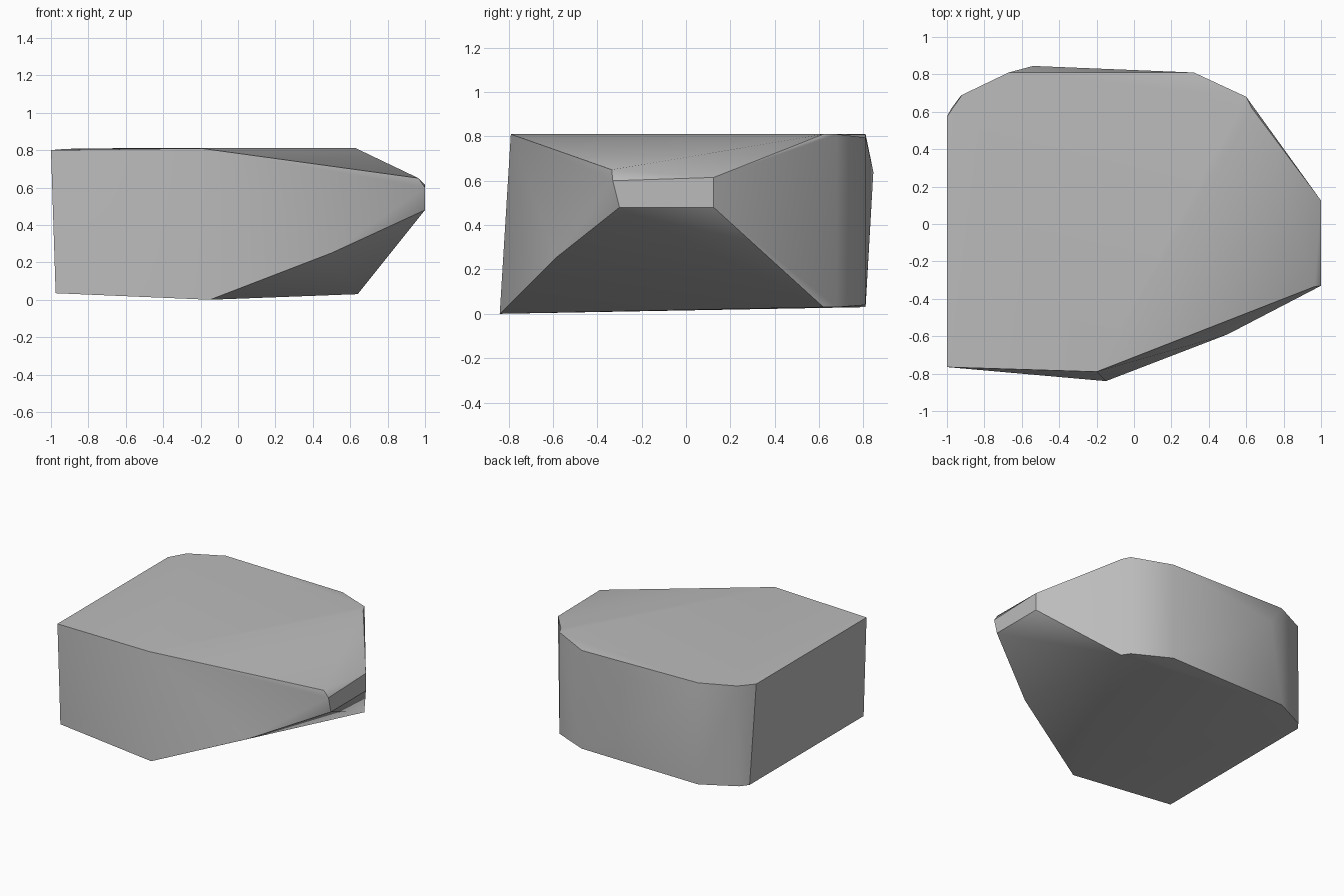
import bpy
import bmesh
import math

cube = bpy.data.objects.get("Cube")
if cube:
    bpy.data.objects.remove(cube, do_unlink=True)

# Stone colour
stone = bpy.data.materials.new("stone grey")
stone.use_nodes = True
grey = (0.5, 0.5, 0.5, 1)
stone.diffuse_color = grey
stone.node_tree.nodes["Principled BSDF"].inputs["Base Color"].default_value = grey

# Corners of the faceted boulder
top_rim = [(-1, -0.765, 0.8), (-0.2, -0.79, 0.81), (0.63, 0.62, 0.81),
           (0.6, 0.68, 0.81), (0.32, 0.81, 0.795), (-0.67, 0.81, 0.81),
           (-0.92, 0.69, 0.807), (-1, 0.575, 0.8)]
base_rim = [(-0.975, -0.765, 0.035), (-0.15, -0.84, 0), (0.64, 0.62, 0.03),
            (0.6, 0.68, 0.03), (0.32, 0.81, 0.04), (-0.67, 0.81, 0.03),
            (-0.93, 0.68, 0.035), (-0.975, 0.62, 0.035)]
nose = [(0.965, -0.335, 0.65), (1, -0.33, 0.6), (1, -0.3, 0.48),
        (1, 0.125, 0.48), (1, 0.125, 0.615)]
bulges = [(0.5, -0.59, 0.25), (-0.54, 0.845, 0.64)]

# Wrap the corners in a convex skin
bm = bmesh.new()
for corner in top_rim + base_rim + nose + bulges:
    bm.verts.new(corner)
hull = bmesh.ops.convex_hull(bm, input=bm.verts)
loose = [v for v in bm.verts if not v.link_faces]
bmesh.ops.delete(bm, geom=loose, context="VERTS")
bmesh.ops.dissolve_limit(bm, angle_limit=math.radians(1),
                         verts=bm.verts, edges=bm.edges)
bmesh.ops.recalc_face_normals(bm, faces=bm.faces)

mesh = bpy.data.meshes.new("boulder")
bm.to_mesh(mesh)
bm.free()
mesh.materials.append(stone)
boulder = bpy.data.objects.new("boulder", mesh)
bpy.context.collection.objects.link(boulder)

# Soft shading across shallow facets, crisp edges elsewhere
bpy.ops.object.select_all(action="DESELECT")
boulder.select_set(True)
bpy.context.view_layer.objects.active = boulder
bpy.ops.object.shade_smooth_by_angle(angle=math.radians(34))
